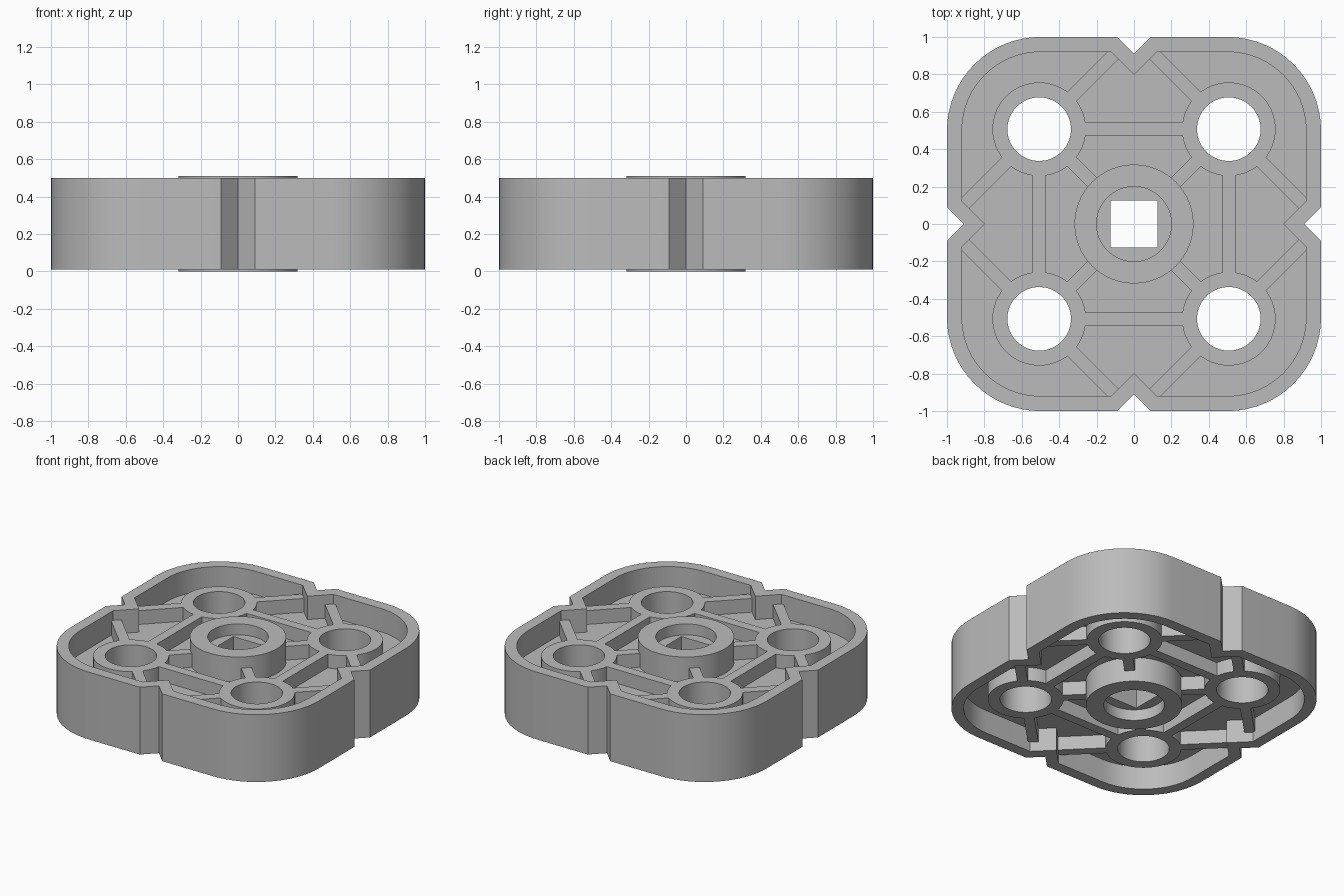
import bpy, bmesh
from math import pi, sin, cos, sqrt
from mathutils import Vector, Matrix

cube = bpy.data.objects.get("Cube")
if cube:
    bpy.data.objects.remove(cube, do_unlink=True)

grey = bpy.data.materials.new("plain grey")
grey.use_nodes = True
grey.diffuse_color = (0.5, 0.5, 0.5, 1)
grey.node_tree.nodes["Principled BSDF"].inputs["Base Color"].default_value = (0.5, 0.5, 0.5, 1)

HEIGHT = 0.51
MID = HEIGHT / 2
HOLE = 0.507          # offset of the four corner holes from the centre
RIB_HALF = 0.175      # half height of ribs and corner rings
FLOOR_HALF = 0.075
WALL_HALF = 0.245


def prism(name, points, half):
    """Extrude a flat outline symmetrically about the mid plane."""
    bm = bmesh.new()
    face = bm.faces.new([bm.verts.new((p[0], p[1], MID - half)) for p in points])
    top = bmesh.ops.extrude_face_region(bm, geom=[face])["geom"]
    bmesh.ops.translate(bm, vec=(0, 0, 2 * half),
                        verts=[v for v in top if isinstance(v, bmesh.types.BMVert)])
    bmesh.ops.recalc_face_normals(bm, faces=bm.faces[:])
    mesh = bpy.data.meshes.new(name)
    bm.to_mesh(mesh)
    bm.free()
    mesh.materials.append(grey)
    obj = bpy.data.objects.new(name, mesh)
    bpy.context.collection.objects.link(obj)
    return obj


def circle(radius, centre=(0, 0), count=64):
    return [(centre[0] + radius * cos(2 * pi * i / count),
             centre[1] + radius * sin(2 * pi * i / count)) for i in range(count)]


def outline(inset):
    """Rounded square with a V notch in the middle of each side."""
    edge = 1 - inset
    apex = 0.91 - inset * sqrt(2)
    points = []
    for k in range(4):
        turn = Matrix.Rotation(k * pi / 2, 2)
        side = [(edge, apex - edge), (apex, 0), (edge, edge - apex)]
        side += [(0.5 + (0.5 - inset) * cos(a), 0.5 + (0.5 - inset) * sin(a))
                 for a in (i * pi / 32 for i in range(17))]
        points += [turn @ Vector(p) for p in side]
    return points


def bar(start, end, width=0.07):
    start, end = Vector(start), Vector(end)
    along = (end - start).normalized()
    across = Vector((-along.y, along.x)) * width / 2
    return [start + across, start - across, end - across, end + across]


def combine(target, tool, operation):
    mod = target.modifiers.new("combine", "BOOLEAN")
    mod.operation, mod.solver, mod.object = operation, "EXACT", tool
    bpy.context.view_layer.objects.active = target
    bpy.ops.object.modifier_apply(modifier=mod.name)
    bpy.data.objects.remove(tool, do_unlink=True)


# Outer wall with notched sides
outer_wall = prism("outer_wall", outline(0), WALL_HALF)
combine(outer_wall, prism("wall_cutter", outline(0.08), 0.4), "DIFFERENCE")

# Floor with corner rings and ribs on both faces
floor = prism("ribbed_floor", outline(0.04), FLOOR_HALF)
corner = Vector((HOLE, HOLE))
reach = 0.6 / sqrt(2)
ribs = [
    bar((-0.29, HOLE), (0.29, HOLE)),                     # ring to ring
    bar(corner * 0.39, corner * 0.72),                    # hub to ring
    bar(corner + Vector((-0.15, 0.15)), corner + Vector((-reach, reach))),
    bar(corner + Vector((0.15, -0.15)), corner + Vector((reach, -reach))),
]
turns = [Matrix.Rotation(k * pi / 2, 2) for k in range(4)]
for turn in turns:
    combine(floor, prism("ring", circle(0.25, turn @ corner), RIB_HALF), "UNION")
for turn in turns:
    for rib in ribs:
        combine(floor, prism("rib", [turn @ p for p in rib], RIB_HALF), "UNION")
for turn in turns:
    combine(floor, prism("hole_cutter", circle(0.17, turn @ corner), 0.4), "DIFFERENCE")
combine(floor, prism("centre_cutter", circle(0.26), 0.4), "DIFFERENCE")

# Central hub: round recess on both ends, square hole through
hub = prism("centre_hub", circle(0.318), MID)
combine(hub, prism("square_cutter", bar((-0.125, 0), (0.125, 0), 0.25), 0.4), "DIFFERENCE")
for end in (-1, 1):
    recess = prism("recess_cutter", circle(0.2), 0.1)
    recess.location.z = end * (RIB_HALF + 0.1)
    bpy.context.view_layer.update()
    combine(hub, recess, "DIFFERENCE")

# Smooth curved walls, keep edges sharp
for obj in (outer_wall, floor, hub):
    bpy.ops.object.select_all(action="DESELECT")
    obj.select_set(True)
    bpy.context.view_layer.objects.active = obj
    bpy.ops.object.shade_smooth_by_angle(angle=pi / 6)
